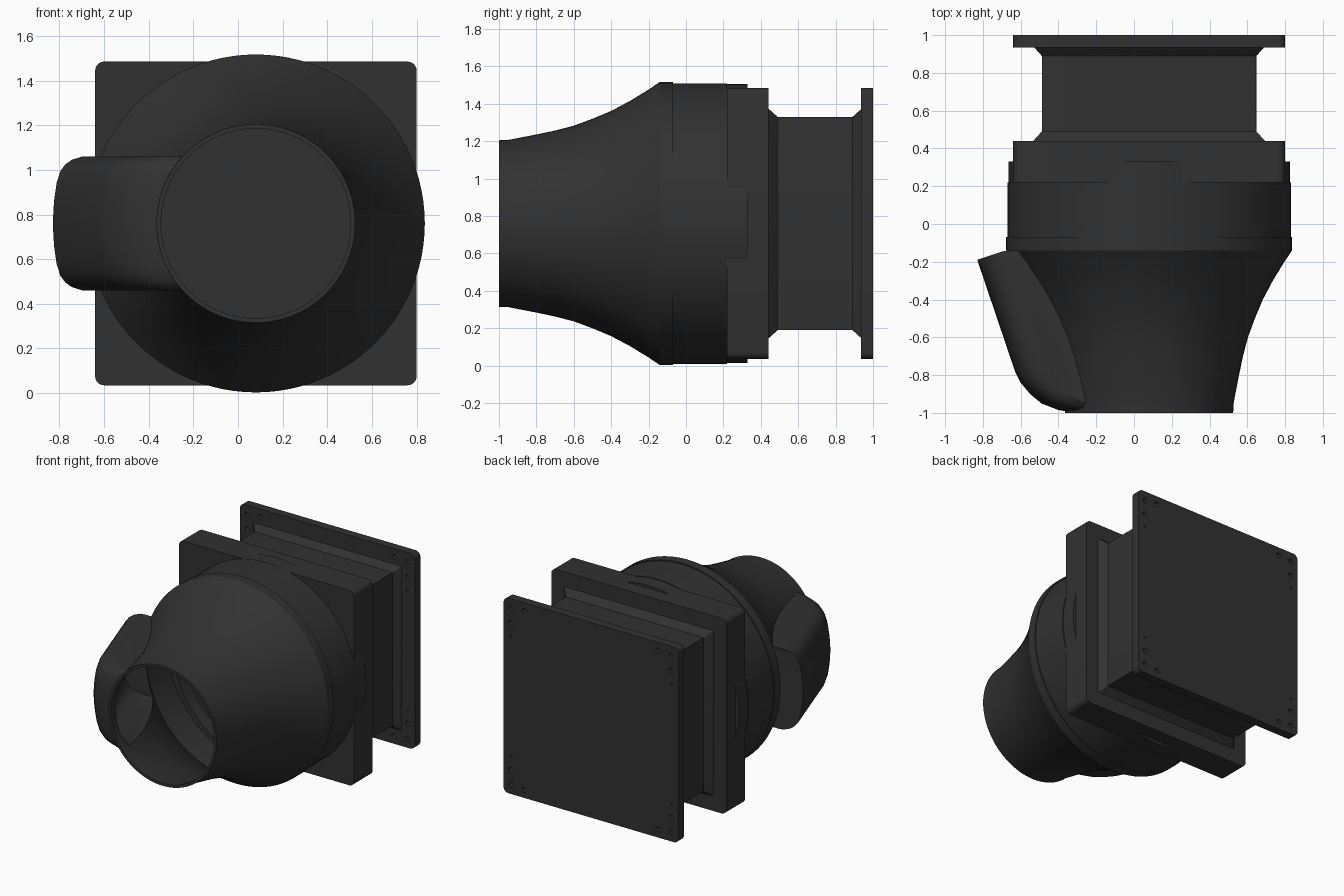
import bpy, bmesh, math

if "Cube" in bpy.data.objects:
    bpy.data.objects.remove(bpy.data.objects["Cube"])

CX, CZ = 0.08, 0.76  # main axis, running along y

mat = bpy.data.materials.new("charcoal plastic")
mat.use_nodes = True
COLOUR = (0.031, 0.031, 0.031, 1)
mat.diffuse_color = COLOUR
bsdf = next(n for n in mat.node_tree.nodes if n.type == 'BSDF_PRINCIPLED')
bsdf.inputs["Base Color"].default_value = COLOUR
bsdf.inputs["Roughness"].default_value = 0.6


def finish(name, bm):
    bmesh.ops.recalc_face_normals(bm, faces=bm.faces)
    mesh = bpy.data.meshes.new(name)
    bm.to_mesh(mesh)
    bm.free()
    mesh.materials.append(mat)
    obj = bpy.data.objects.new(name, mesh)
    bpy.context.collection.objects.link(obj)
    return obj


def skin(bm, rings):
    """Skin equal-length rings and cap both ends."""
    loops = [[bm.verts.new(p) for p in ring] for ring in rings]
    n = len(loops[0])
    bm.faces.new(loops[0])
    bm.faces.new(loops[-1])
    for a, b in zip(loops, loops[1:]):
        for i in range(n):
            j = (i + 1) % n
            bm.faces.new((a[i], a[j], b[j], b[i]))


def loft(name, rings):
    bm = bmesh.new()
    skin(bm, rings)
    return finish(name, bm)


def circle(x, y, z, r, sides):
    return [(x + r * math.cos(2 * math.pi * i / sides), y,
             z + r * math.sin(2 * math.pi * i / sides)) for i in range(sides)]


def lathe(name, profile):
    return loft(name, [circle(CX, y, CZ, r, 96) for y, r in profile])


def rounded_square(y, half_x, half_z, radius):
    ring = []
    for k, (sx, sz) in enumerate(((1, 1), (-1, 1), (-1, -1), (1, -1))):
        for s in range(7):
            a = math.pi / 2 * (k + s / 6)
            ring.append((CX + sx * (half_x - radius) + radius * math.cos(a), y,
                         CZ + sz * (half_z - radius) + radius * math.sin(a)))
    return ring


def square_stack(name, sections, radius):
    return loft(name, [rounded_square(y, hx, hz, radius) for y, hx, hz in sections])


def activate(obj):
    bpy.ops.object.select_all(action='DESELECT')
    bpy.context.view_layer.objects.active = obj
    obj.select_set(True)


def cut(obj, cutter):
    mod = obj.modifiers.new("cut", 'BOOLEAN')
    mod.operation, mod.solver, mod.object = 'DIFFERENCE', 'EXACT', cutter
    activate(obj)
    bpy.ops.object.modifier_apply(modifier=mod.name)


# Flared nozzle: thin shell with a collar, closed at the back
flare = [(-1, .445), (-.95, .447), (-.8, .476), (-.7, .497), (-.6, .523), (-.5, .56),
         (-.4, .602), (-.3, .655), (-.2, .716), (-.14, .757)]
outer = flare + [(-.07, .757), (-.07, .75), (.22, .75), (.22, .745), (.33, .745), (.33, .01)]
inner = [(y, r - .02) for y, r in flare] + [(.1, .73), (.1, .69), (.2, .69), (.2, .01)]
nozzle = lathe("nozzle", inner[::-1] + outer)

# Side duct: slanted body, rounded front, bulging outer wall
duct_outer = [(-.83, -.19), (-.63, -.78), (-.6, -.84), (-.55, -.9), (-.49, -.95),
              (-.4, -.985), (-.3, -1)]
duct_inner = [(.05, -1), (.05, -.14), (-.66, -.14)]
BULGE = [(0, 0), (.1, .006), (.18, .018), (.235, .036), (.265, .06), (.285, .09), (.3, .14)]


def duct_body(name, wall=0.0):
    """A positive wall gives the smaller body used to hollow the duct."""
    levels = [(-t, s) for t, s in BULGE[:0:-1]] + BULGE
    shrink = 1 - 3 * wall
    rings = []
    for t, s in levels:
        d = s + wall
        pts = [(x + d * .947, y + d * .32) for x, y in duct_outer] + duct_inner
        rings.append([(x, -.57 + (y + .57) * shrink, CZ + t * shrink) for x, y in pts])
    return loft(name, rings)


duct = duct_body("side_duct")
hollow = duct_body("duct_cutter", .03)
bore = lathe("bore_cutter", [(-1.1, .435)] + [(y, r - .01) for y, r in flare] + [(.1, .74)])
cut(duct, bore)
cut(duct, hollow)
cut(nozzle, hollow)

# Square body block, flared neck and rear mounting plate
block = square_stack("body_block", [(.22, .72, .725), (.44, .72, .725)], .04)
neck = square_stack("neck", [(.43, .613, .615), (.44, .613, .615), (.49, .568, .57),
                             (.89, .568, .57), (.94, .613, .615), (.95, .613, .615)], .004)
plate = square_stack("mounting_plate", [(.935, .72, .725), (1, .72, .725)], .04)

# Screw holes in each corner of the mounting plate
bm = bmesh.new()
for sx in (-1, 1):
    for sz in (-1, 1):
        for dx, dz, r in ((.06, .07, .018), (.17, .06, .018), (.06, .18, .018), (.06, .28, .008)):
            x, z = CX + sx * (.72 - dx), CZ + sz * (.725 - dz)
            skin(bm, [circle(x, y, z, r, 16) for y in (.9, 1.1)])
holes = finish("hole_cutter", bm)
cut(plate, holes)

for cutter in (hollow, bore, holes):
    bpy.data.objects.remove(cutter)
for part in (nozzle, duct, block, neck, plate):
    activate(part)
    bpy.ops.object.shade_smooth_by_angle(angle=math.radians(25))
